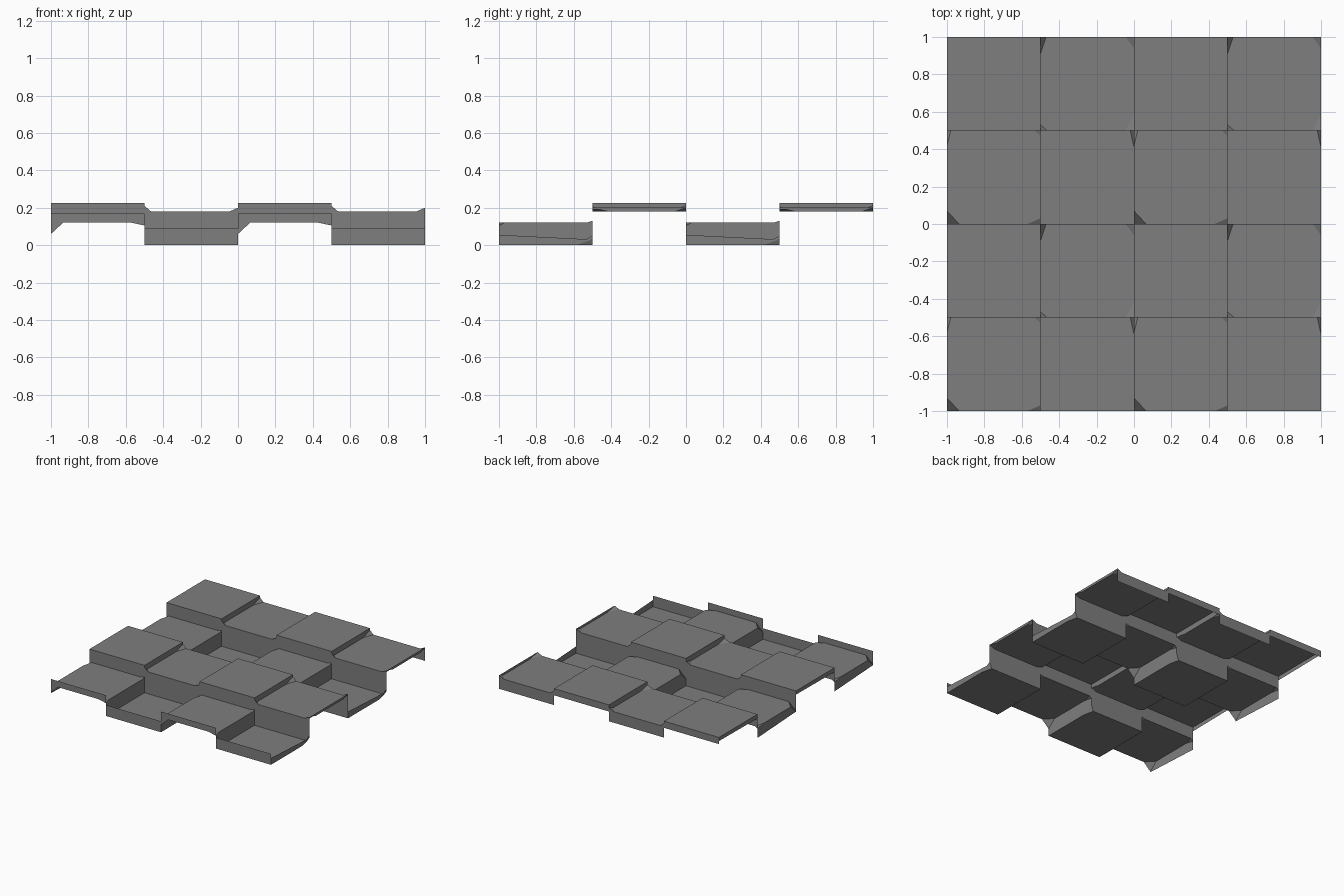
import bpy, bmesh

if "Cube" in bpy.data.objects:
    bpy.data.objects.remove(bpy.data.objects["Cube"])

T = 0.5
# tile heights by (column, row) inside one 1 x 1 repeat
H = {(0, 0): 0.12, (1, 0): 0.0, (0, 1): 0.225, (1, 1): 0.18}
# bent tile corners: (column, row, corner x, corner y) -> cut x, cut y, corner height
BEND = {
    (0, 0, 0, 0): (0.065, 0.07, 0.06),
    (0, 0, 1, 0): (0.07, 0.03, 0.105),
    (0, 0, 0, 1): (0.02, 0.08, 0.105),
    (0, 0, 1, 1): (0.03, 0.03, 0.13),
    (1, 0, 1, 1): (0.02, 0.09, 0.05),
    (1, 1, 1, 1): (0.045, 0.06, 0.20),
    (1, 1, 1, 0): (0.045, 0.085, 0.20),
    (1, 1, 0, 1): (0.03, 0.09, 0.21),
    (1, 1, 0, 0): (0.035, 0.03, 0.21),
}

bm = bmesh.new()


def face(points):
    """Make a face, skipping repeated points."""
    pts = []
    for p in points:
        if p not in pts:
            pts.append(p)
    if len(pts) > 2:
        bm.faces.new([bm.verts.new(p) for p in pts])


def corner(c, r, cx, cy):
    """Corner point plus the cut points along its x side and y side."""
    x, y, h = (c + cx) * T, (r + cy) * T, H[c, r]
    dx, dy, z = BEND.get((c, r, cx, cy), (0, 0, h))
    sx, sy = 1 - 2 * cx, 1 - 2 * cy
    return (x, y, z), (x + sx * dx, y, h), (x, y + sy * dy, h)


def side(c, r, axis, end):
    """Points along one tile side, in increasing coordinate order."""
    if axis == 'x':
        a, b = corner(c, r, 0, end), corner(c, r, 1, end)
        return [a[0], a[1], b[1], b[0]]
    a, b = corner(c, r, end, 0), corner(c, r, end, 1)
    return [a[0], a[2], b[2], b[0]]


def lip(pts, za, zb):
    """Half wall from a tile side to the level where repeats meet."""
    a, b = pts[0], pts[-1]
    face(pts + [(b[0], b[1], zb), (a[0], a[1], za)])


# tile tops with bent corner triangles
for c, r in H:
    top = []
    for cx, cy in ((0, 0), (1, 0), (1, 1), (0, 1)):
        p, px, py = corner(c, r, cx, cy)
        top += [py, px] if cx == cy else [px, py]
        face([p, px, py])
    face(top)

for i in (0, 1):
    # inner walls of the repeat
    face(side(i, 0, 'x', 1) + side(i, 1, 'x', 0)[::-1])
    face(side(0, i, 'y', 1) + side(1, i, 'y', 0)[::-1])
    # outer half walls
    zy = (0.17, 0.09)[i]
    lip(side(i, 0, 'x', 0), zy, zy)
    lip(side(i, 1, 'x', 1), zy, zy)
    za, zb = ((0.055, 0.03), (0.19, 0.195))[i]
    lip(side(0, i, 'y', 0), za, zb)
    lip(side(1, i, 'y', 1), za, zb)

bmesh.ops.remove_doubles(bm, verts=bm.verts, dist=1e-4)
bmesh.ops.recalc_face_normals(bm, faces=bm.faces)
biggest = max(bm.faces, key=lambda f: f.calc_area() * abs(f.normal.z))
if biggest.normal.z < 0:
    bmesh.ops.reverse_faces(bm, faces=bm.faces)

mesh = bpy.data.meshes.new("stepped_tile_panel")
bm.to_mesh(mesh)
bm.free()
panel = bpy.data.objects.new("stepped_tile_panel", mesh)
panel.location = (-1, -1, 0)
bpy.context.collection.objects.link(panel)

# dark grey finish
grey = bpy.data.materials.new("dark_grey")
grey.diffuse_color = (0.21, 0.21, 0.21, 1)
grey.use_nodes = True
grey.node_tree.nodes["Principled BSDF"].inputs["Base Color"].default_value = grey.diffuse_color
mesh.materials.append(grey)

# repeat the unit 2 x 2
for name, offset in (("repeat_x", (1, 0, 0)), ("repeat_y", (0, 1, 0))):
    arr = panel.modifiers.new(name, 'ARRAY')
    arr.count = 2
    arr.use_relative_offset = False
    arr.use_constant_offset = True
    arr.constant_offset_displace = offset
